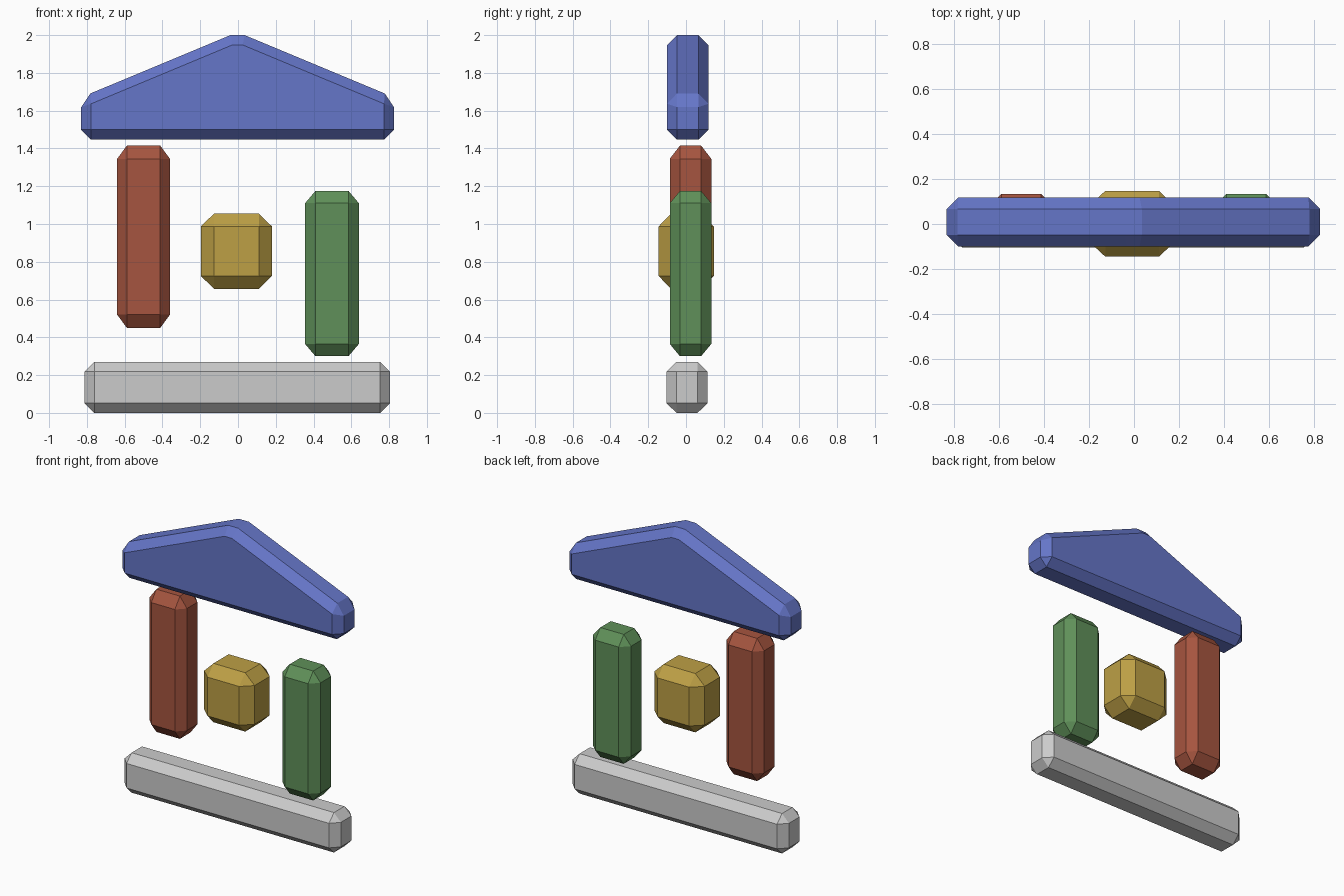
import bpy, bmesh
from mathutils import Vector

if "Cube" in bpy.data.objects:
    bpy.data.objects.remove(bpy.data.objects["Cube"])


def finish(name, bm, color=None):
    bmesh.ops.recalc_face_normals(bm, faces=bm.faces)
    mesh = bpy.data.meshes.new(name)
    bm.to_mesh(mesh)
    bm.free()
    obj = bpy.data.objects.new(name, mesh)
    bpy.context.collection.objects.link(obj)
    if color:
        mat = bpy.data.materials.new(name + "_paint")
        mat.diffuse_color = (*color, 1)
        mat.use_nodes = True
        mat.node_tree.nodes["Principled BSDF"].inputs["Base Color"].default_value = mat.diffuse_color
        mesh.materials.append(mat)
    return obj


def chamfered_block(name, low, high, chamfer, color=None):
    """Box between two corners, with its own chamfer size along each axis."""
    low, high, c = Vector(low), Vector(high), Vector(chamfer)
    size, mid = high - low, (low + high) / 2
    bm = bmesh.new()
    bmesh.ops.create_cube(bm, size=1)
    bmesh.ops.scale(bm, verts=bm.verts, vec=[s / k for s, k in zip(size, c)])
    bmesh.ops.bevel(bm, geom=bm.edges[:], offset=1, offset_type='OFFSET',
                    segments=1, profile=0.5, affect='EDGES')
    bmesh.ops.scale(bm, verts=bm.verts, vec=c)
    bmesh.ops.translate(bm, verts=bm.verts, vec=mid)
    return finish(name, bm, color)


# Base slab
chamfered_block("base", (-0.813, -0.104, 0), (0.805, 0.115, 0.27),
                (0.052, 0.054, 0.052))

# Two pillars, one raised and one lowered
chamfered_block("left_pillar", (-0.64, -0.086, 0.45), (-0.36, 0.134, 1.415),
                (0.052, 0.054, 0.07), (0.38, 0.09, 0.05))
chamfered_block("right_pillar", (0.355, -0.086, 0.30), (0.64, 0.134, 1.175),
                (0.055, 0.054, 0.065), (0.115, 0.28, 0.10))

# Floating centre block
chamfered_block("centre_block", (-0.197, -0.145, 0.657), (0.18, 0.147, 1.055),
                (0.07, 0.065, 0.068), (0.51, 0.35, 0.06))

# Gabled roof: extruded profile, chamfered everywhere but the shallow ridge
profile = [(-0.83, 1.447), (0.825, 1.447), (0.825, 1.671),
           (0.035, 2.0), (-0.04, 2.0), (-0.83, 1.671)]
bm = bmesh.new()
face = bm.faces.new([bm.verts.new((x, -0.1, z)) for x, z in profile])
ext = bmesh.ops.extrude_face_region(bm, geom=[face], use_keep_orig=True)
bmesh.ops.translate(bm, vec=(0, 0.218, 0),
                    verts=[v for v in ext["geom"] if isinstance(v, bmesh.types.BMVert)])
roof = finish("roof", bm, (0.13, 0.18, 0.58))
bevel = roof.modifiers.new("chamfer", 'BEVEL')
bevel.width = 0.052
bevel.segments = 1
bevel.limit_method = 'ANGLE'
bevel.angle_limit = 0.5236
